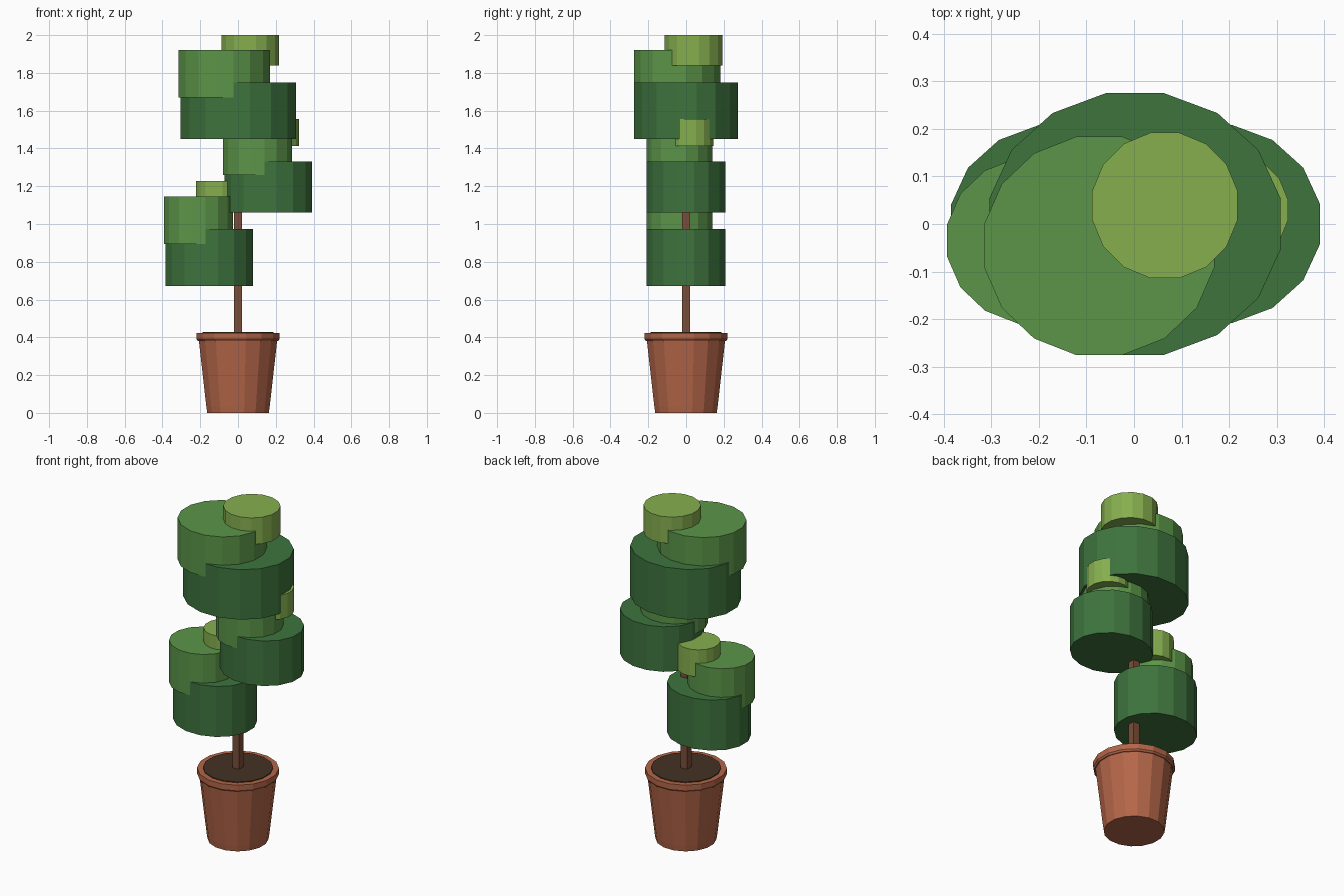
import bpy, bmesh, math

if "Cube" in bpy.data.objects:
    bpy.data.objects.remove(bpy.data.objects["Cube"])

SIDES = 16


def material(name, rgb):
    # display colour converted to linear
    m = bpy.data.materials.new(name)
    m.diffuse_color = (*[c ** 2.2 for c in rgb], 1)
    m.use_nodes = True
    m.node_tree.nodes["Principled BSDF"].inputs["Base Color"].default_value = m.diffuse_color
    return m


terracotta = material("terracotta", (0.70, 0.40, 0.29))
soil_brown = material("soil", (0.28, 0.21, 0.16))
bark = material("bark", (0.48, 0.31, 0.23))
dark_green = material("dark_green", (0.25, 0.45, 0.25))
mid_green = material("mid_green", (0.36, 0.58, 0.29))
lime_green = material("lime_green", (0.52, 0.68, 0.31))


def lathe(name, profile, mat, centre=(0, 0, 0), y_scale=1.0):
    """Faceted turned solid: profile is (half width across flats, z) from bottom to top."""
    bm = bmesh.new()
    rings = []
    for half, z in profile:
        r = half / math.cos(math.pi / SIDES)
        angles = [(i + 0.5) * math.tau / SIDES for i in range(SIDES)]
        rings.append([bm.verts.new((r * math.cos(a), r * y_scale * math.sin(a), z))
                      for a in angles])
    for low, high in zip(rings, rings[1:]):
        for i in range(SIDES):
            j = (i + 1) % SIDES
            bm.faces.new((low[i], low[j], high[j], high[i]))
    bm.faces.new(rings[0][::-1])
    bm.faces.new(rings[-1])
    mesh = bpy.data.meshes.new(name)
    bm.to_mesh(mesh)
    bm.free()
    mesh.materials.append(mat)
    obj = bpy.data.objects.new(name, mesh)
    obj.location = centre
    bpy.context.collection.objects.link(obj)
    return obj


# Pot, rim and soil
lathe("pot", [(0.163, 0), (0.168, 0.035), (0.208, 0.39)], terracotta)
lathe("pot_rim", [(0.212, 0.38), (0.219, 0.39), (0.219, 0.424)], terracotta)
lathe("soil", [(0.188, 0.40), (0.188, 0.429)], soil_brown)

# Square trunk
bpy.ops.mesh.primitive_cube_add(size=1, location=(0, 0, 1.01))
trunk = bpy.context.object
trunk.name = "trunk"
trunk.scale = (0.042, 0.042, 1.18)
trunk.data.materials.append(bark)

# Each leaf clump stacks three discs: name, half width, depth ratio, offset x, y, z range, colour
TIERS = [
    ("base", 0.306, 0.90, 0, 0, -0.15, 0.15, dark_green),
    ("middle", 0.242, 0.95, -0.075, -0.046, 0.07, 0.32, mid_green),
    ("tip", 0.153, 1.00, 0.063, 0.039, 0.24, 0.40, lime_green),
]
# Clump name, x, z, width scale, height scale
CLUMPS = [
    ("lower", -0.153, 0.823, 0.757, 1.01),
    ("centre", 0.160, 1.196, 0.757, 0.90),
    ("upper", 0.002, 1.600, 1.0, 1.0),
]
for clump, cx, cz, s, h in CLUMPS:
    for tier, half, depth, dx, dy, z0, z1, mat in TIERS:
        lathe(f"{clump}_leaves_{tier}", [(half * s, z0 * h), (half * s, z1 * h)], mat,
              (cx + dx * s, dy * s, cz), depth)
